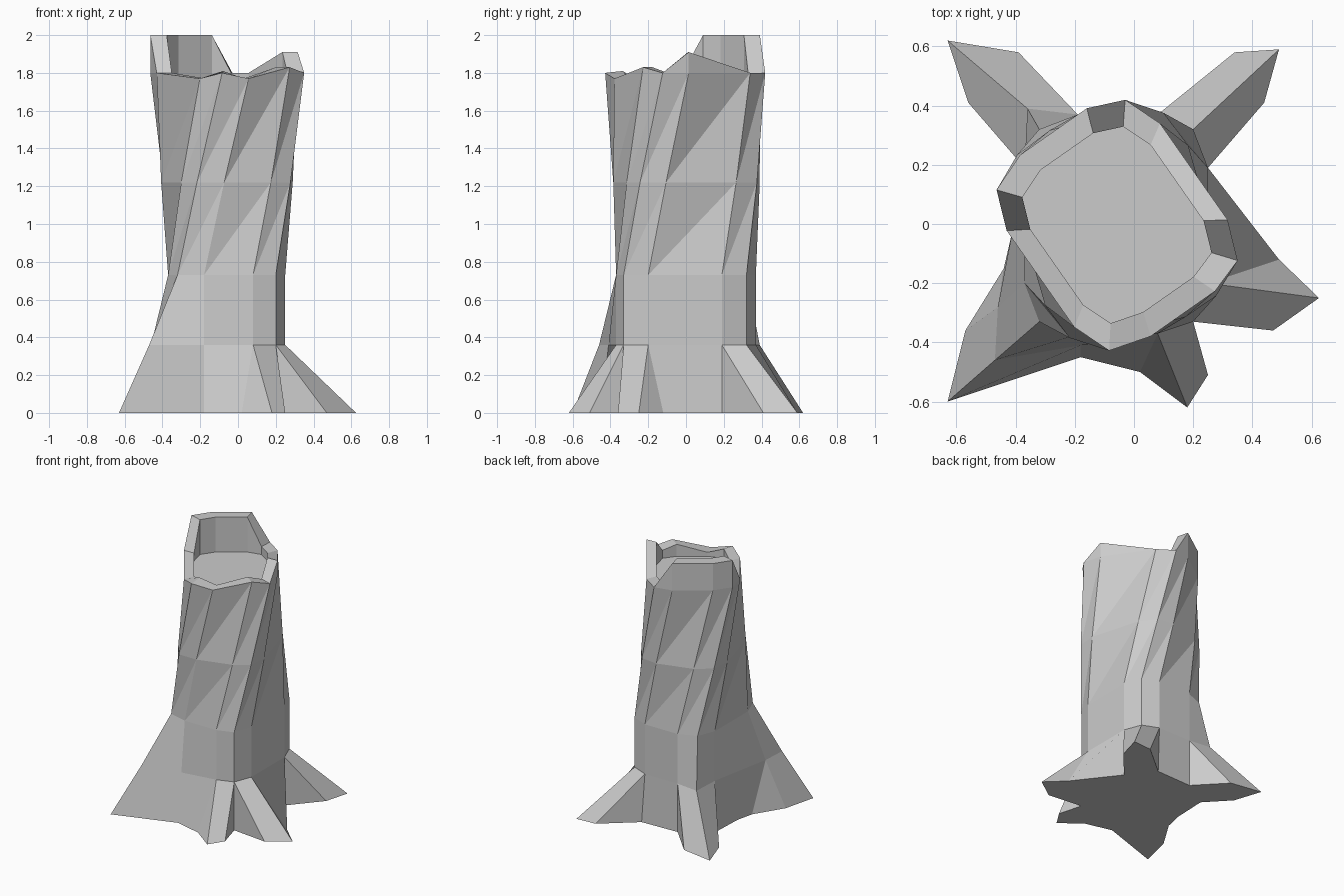
import bpy, bmesh
from mathutils import Vector, Matrix
from math import radians

if "Cube" in bpy.data.objects:
    bpy.data.objects.remove(bpy.data.objects["Cube"])

bm = bmesh.new()
AXIS = Vector((-0.06, 0, 0))
N = 12

# Trunk cross-section: a rounded rectangle with 12 corners
SECTION = [(-.18, -.37), (.08, -.37), (.20, -.33), (.25, -.20), (.25, .19), (.20, .32),
           (.08, .37), (-.19, .37), (-.32, .32), (-.37, .19), (-.37, -.20), (-.32, -.33)]

# Broken rim heights, one for each corner
RIM = [1.77, 1.83, 1.80, 1.91, 1.80, 1.80, 2.0, 2.0, 2.0, 1.80, 1.77, 1.81]


def section(twist=0, scale=1.0):
    rot = Matrix.Rotation(radians(twist), 3, 'Z')
    return [AXIS + rot @ ((Vector((x, y, 0)) - AXIS) * scale) for x, y in SECTION]


def ring(points, heights):
    return [bm.verts.new((p.x, p.y, z)) for p, z in zip(points, heights)]


def bridge(low, high, twisted=False):
    for i in range(N):
        j = (i + 1) % N
        if twisted:
            bm.faces.new((low[i], low[j], high[j]))
            bm.faces.new((low[i], high[j], high[i]))
        else:
            quad = []
            for v in (low[i], low[j], high[j], high[i]):
                if v not in quad:
                    quad.append(v)
            if len(quad) > 2:
                bm.faces.new(quad)


# Trunk rings, twisting upwards; the two left roots swell the lowest ring
low_points = section()
for i, xy in {0: (-.18, -.41), 8: (-.36, .39), 10: (-.46, -.28), 11: (-.47, -.46)}.items():
    low_points[i] = Vector((*xy, 0))
lower = ring(low_points, [.36] * N)
waist = ring(section(), [.73] * N)
middle = ring(section(16, .99), [1.22] * N)
upper = ring(section(35, 1.02), [min(z, 1.80) if z != 1.83 else z for z in RIM])

# Broken rim: only the raised corners get a new vertex
rim = [bm.verts.new((v.co.x, v.co.y, z)) if z > 1.85 else v for v, z in zip(upper, RIM)]
lip = ring(section(35, .80), RIM)
floor = ring(section(35, .80), [1.74] * N)

bridge(lower, waist)
bridge(waist, middle, True)
bridge(middle, upper, True)
bridge(upper, rim)
bridge(rim, lip)
bridge(lip, floor)
bm.faces.new(floor)

# Root outline on the ground: (trunk corner it hangs from, x, y)
ROOTS = [(0, -.18, -.45), (1, .02, -.50), (1, .18, -.62), (2, .25, -.51), (2, .20, -.33),
         (2, .47, -.36), (3, .625, -.25), (3, .49, -.12), (4, .25, .19),
         (4, .44, .41), (5, .49, .59), (6, .34, .58), (6, .10, .38), (7, -.19, .37),
         (7, -.39, .58), (8, -.63, .62), (9, -.56, .41), (9, -.40, .24),
         (9, -.41, -.02), (10, -.44, -.15), (10, -.57, -.36), (11, -.63, -.60)]
ground = [bm.verts.new((x, y, 0)) for _, x, y in ROOTS]
for k, (a, _, _) in enumerate(ROOTS):
    n = (k + 1) % len(ROOTS)
    b = ROOTS[n][0]
    face = [ground[k], ground[n], lower[b]] + ([lower[a]] if a != b else [])
    bm.faces.new(face)
bm.faces.new(ground[::-1])

bmesh.ops.recalc_face_normals(bm, faces=bm.faces)
mesh = bpy.data.meshes.new("tree_stump")
bm.to_mesh(mesh)
bm.free()
bpy.context.collection.objects.link(bpy.data.objects.new("tree_stump", mesh))
